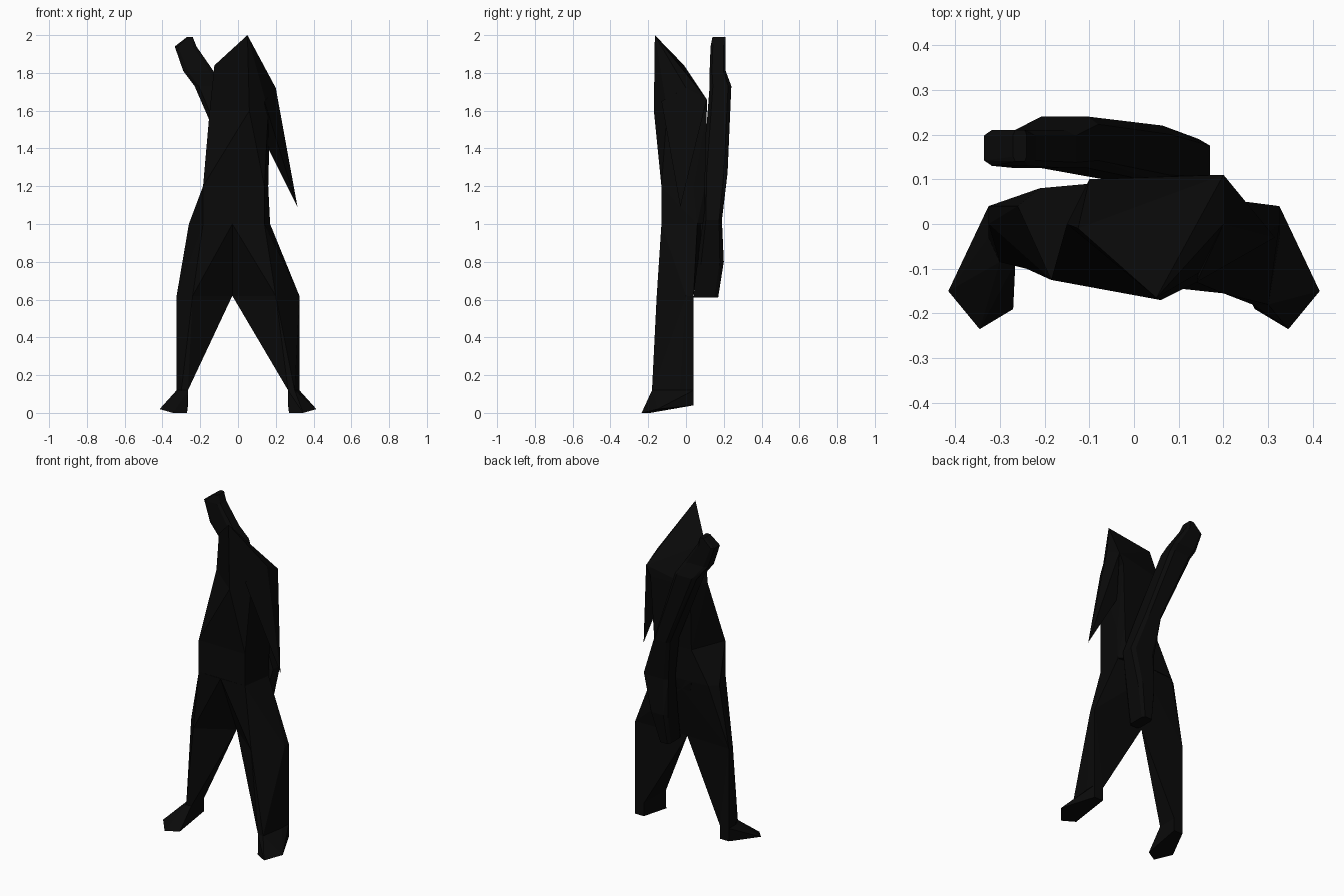
import bpy
import bmesh

default_cube = bpy.data.objects.get("Cube")
if default_cube:
    bpy.data.objects.remove(default_cube, do_unlink=True)

# The single near-black colour
black = bpy.data.materials.new("near_black")
black.use_nodes = True
shade = 0.003
colour = (shade, shade, shade, 1)
black.diffuse_color = colour
black.node_tree.nodes["Principled BSDF"].inputs["Base Color"].default_value = colour


def ring(height, *corners):
    """Level cross-section through the given corners."""
    return [(x, y, height) for x, y in corners]


def section(height, right, left, front, back, bevel=0.15):
    """Level cross-section: a rectangle with its four corners cut off."""
    across = (left - right) * bevel
    along = (back - front) * bevel
    corners = []
    for x, inward_x in ((right, across), (left, -across)):
        for y, inward_y in ((front, along), (back, -along)):
            corners += [(x + inward_x, y), (x, y + inward_y)]
    return ring(height, *corners)


def add_hull(bm, points):
    """Wrap a faceted convex block round a few corner points."""
    verts = [bm.verts.new(point) for point in points]
    result = bmesh.ops.convex_hull(bm, input=verts)
    spare = {item for key in ("geom_interior", "geom_unused")
             for item in result[key] if isinstance(item, bmesh.types.BMVert)}
    if spare:
        bmesh.ops.delete(bm, geom=list(spare), context="VERTS")


def faceted_part(name, *rings):
    """Join neighbouring rings with blocks, so that a part can bend."""
    bm = bmesh.new()
    for upper, lower in zip(rings, rings[1:]):
        add_hull(bm, upper + lower)
    bmesh.ops.recalc_face_normals(bm, faces=bm.faces)
    mesh = bpy.data.meshes.new(name)
    bm.to_mesh(mesh)
    bm.free()
    mesh.materials.append(black)
    part = bpy.data.objects.new(name, mesh)
    bpy.context.collection.objects.link(part)


def build_leg(name, side, hip, shin, ankle_front):
    """Leg and outward-pointing foot; side is +1 for left, -1 for right."""
    outer, inner, back = side * 0.325, side * 0.265, 0.04
    fork = (-0.03, 0.03)
    knee = ring(0.62, fork, shin, (outer, 0), (outer, back))
    ankle = ring(0.12, (inner, back), (inner, ankle_front),
                 (side * 0.3, ankle_front), (outer, -0.03), (outer, back))
    heel = ring(0.04, (inner, back), (inner, ankle_front), (outer, back))
    toes = [(side * 0.415, -0.15, 0.02),
            (side * 0.345, -0.235, 0),
            (side * 0.27, -0.19, 0)]
    faceted_part(name + "_leg", hip, knee, ankle, heel)
    faceted_part(name + "_foot", ankle, heel + toes)


# Hooded body: a pointed peak leaning forward above chest, waist and hips
peak = (0.05, -0.165, 2)
right_shoulder = (-0.125, -0.01, 1.84)
left_shoulder = (0.2, 0, 1.72)
shoulder_blade = (0.2, 0.11, 1.66)
hood = [peak, right_shoulder, left_shoulder, shoulder_blade]
breast = (0.06, -0.17)
right_hip = (-0.26, 0.04)
right_front = (-0.185, -0.125)
left_hip = (0.17, 0.06)
left_front = (0.14, -0.13)
seat = (-0.1, 0.09)
belly = (-0.03, -0.13)
chest = ring(1.6, breast, (-0.15, 0), (-0.1, 0.1), (0.17, 0.11), (0.16, -0.1))
waist = ring(1.2, right_front, seat, (0.15, 0.1), (0.16, 0.04), left_front)
hips = ring(1, right_hip, (-0.21, 0.08), right_front, seat,
            (0.14, 0.1), left_hip, left_front)
faceted_part("hooded_body", hood, chest, waist, hips)

# Long point hanging from the left shoulder
sleeve_front = (0.14, -0.13, 1.65)
sleeve_inside = (0.16, 0.04, 1.4)
sleeve_tip = (0.315, -0.03, 1.09)
faceted_part("left_sleeve_point",
             [left_shoulder, shoulder_blade, sleeve_front],
             [sleeve_inside, sleeve_tip])

# Striding legs, the left one set further forward
build_leg("left", 1, ring(1, belly, seat, left_hip, left_front),
          shin=(0.2, -0.155), ankle_front=-0.18)
build_leg("right", -1, ring(1, belly, (0.03, 0.09), right_hip, (-0.21, 0.08), right_front),
          shin=(-0.24, -0.1), ankle_front=-0.085)

# Raised right hand and the bent limb running diagonally across the back
fingertips = section(1.99, -0.27, -0.24, 0.14, 0.21)
knuckles = section(1.94, -0.335, -0.22, 0.13, 0.21)
wrist = section(1.81, -0.29, -0.13, 0.125, 0.21)
forearm = section(1.73, -0.23, -0.08, 0.125, 0.24)
middle = section(1.27, -0.03, 0.08, 0.09, 0.22)
elbow = section(1.02, 0, 0.17, 0.09, 0.19)
tail = section(0.8, 0, 0.12, 0.06, 0.2)
tail_end = section(0.61, 0, 0.07, 0.04, 0.17)
faceted_part("right_hand", fingertips, knuckles, wrist)
faceted_part("diagonal_back_limb", wrist, forearm, middle, elbow, tail, tail_end)
